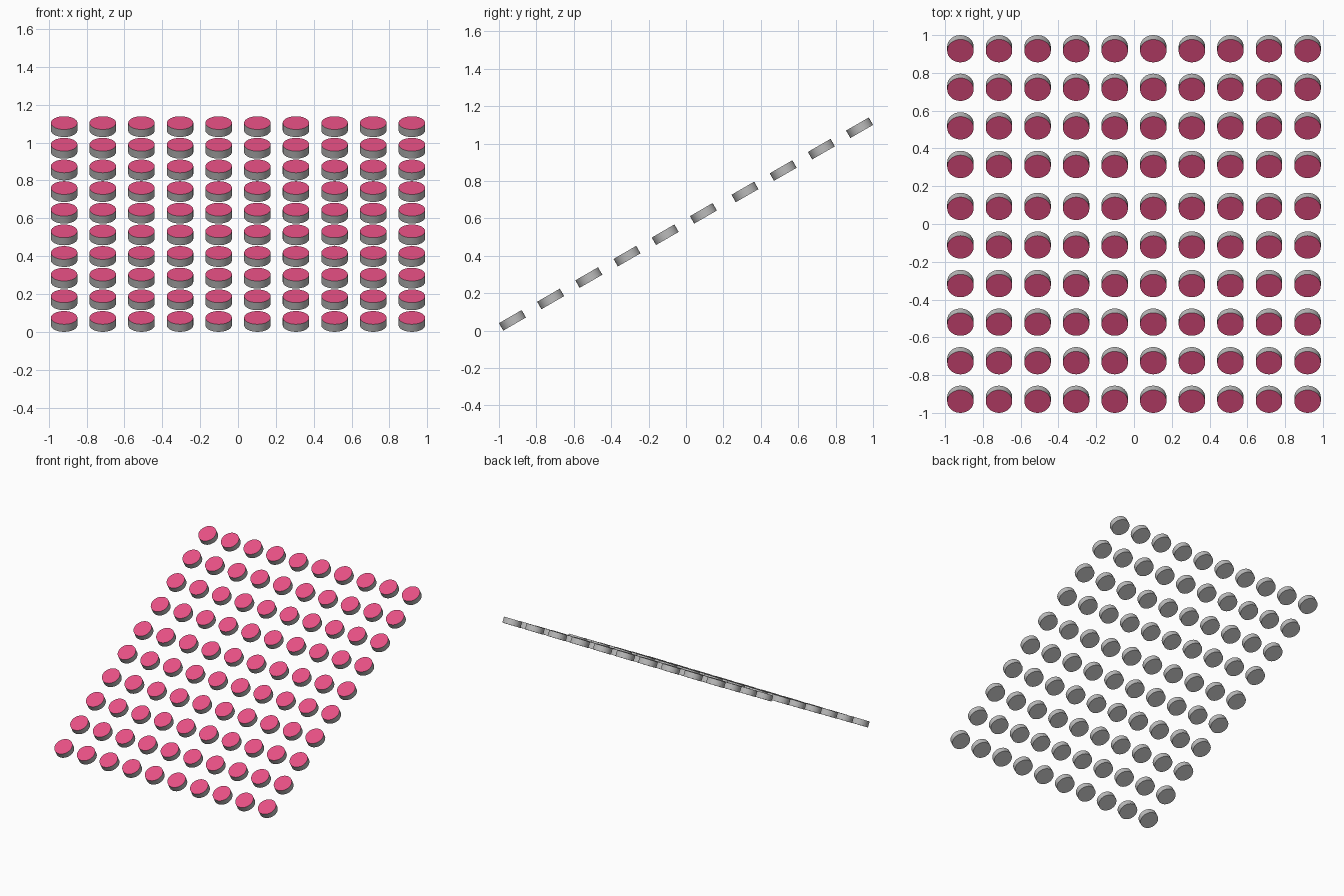
import bpy, bmesh, math

if "Cube" in bpy.data.objects:
    bpy.data.objects.remove(bpy.data.objects["Cube"])

R, H = 0.07, 0.046           # disc radius and thickness
TILT = math.radians(30)
STEP, GAP, RISE = 0.2042, 0.018, 0.1144


def material(name, rgb):
    m = bpy.data.materials.new(name)
    m.diffuse_color = (*rgb, 1)
    m.use_nodes = True
    m.node_tree.nodes["Principled BSDF"].inputs["Base Color"].default_value = m.diffuse_color
    return m


grey = material("grey", (0.50, 0.50, 0.50))
pink = material("pink", (0.80, 0.08, 0.23))

# One button: grey body with a pink top face
mesh = bpy.data.meshes.new("button")
mesh.materials.append(grey)
mesh.materials.append(pink)
bm = bmesh.new()
bmesh.ops.create_cone(bm, cap_ends=True, segments=32, radius1=R, radius2=R, depth=H)
for f in bm.faces:
    f.material_index = 1 if f.normal.z > 0.5 else 0
    f.smooth = abs(f.normal.z) < 0.5
for e in bm.edges:
    e.smooth = all(f.smooth for f in e.link_faces)
bm.to_mesh(mesh)
bm.free()

# Ten by ten sloping grid, slightly wider gap after the sixth row
z0 = R * math.sin(TILT) + H / 2 * math.cos(TILT)
y0 = -(9 * STEP + GAP) / 2
for row in range(10):
    y = y0 + row * STEP + (GAP if row > 5 else 0)
    for col in range(10):
        ob = bpy.data.objects.new(f"button_{row}_{col}", mesh)
        ob.location = ((col - 4.5) * STEP, y, z0 + row * RISE)
        ob.rotation_euler.x = TILT
        bpy.context.collection.objects.link(ob)
